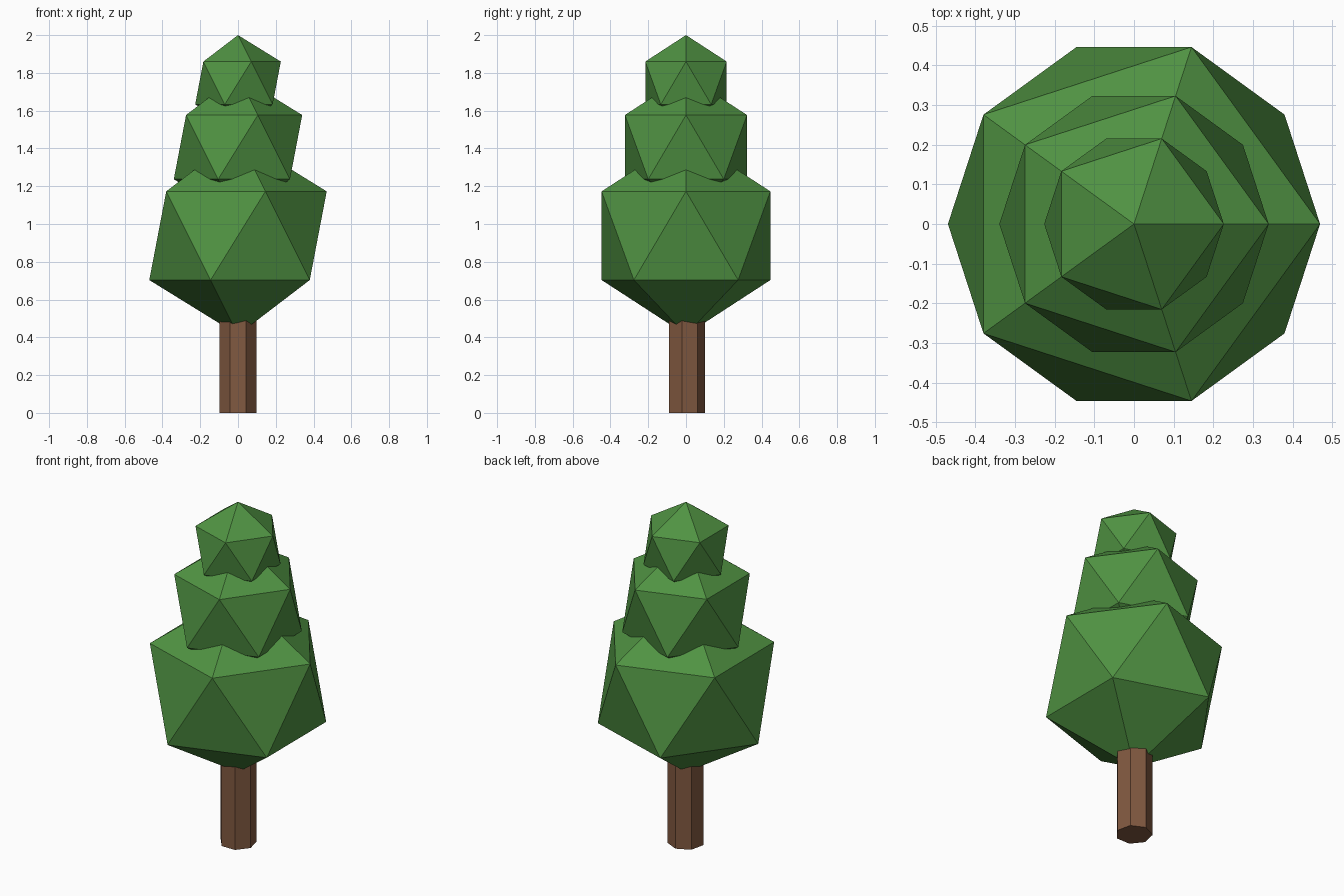
import bpy

if "Cube" in bpy.data.objects:
    bpy.data.objects.remove(bpy.data.objects["Cube"])


def material(name, color):
    mat = bpy.data.materials.new(name)
    mat.diffuse_color = color
    mat.use_nodes = True
    mat.node_tree.nodes["Principled BSDF"].inputs["Base Color"].default_value = mat.diffuse_color
    return mat


leaf_green = material("leaf_green", (0.08, 0.29, 0.055, 1))
bark_brown = material("bark_brown", (0.22, 0.10, 0.052, 1))


def finish(name, mat):
    obj = bpy.context.object
    obj.name = name
    obj.data.materials.append(mat)
    return obj


# Trunk: seven-sided post, its top buried in the lowest foliage ball
trunk_height = 0.6
bpy.ops.mesh.primitive_cylinder_add(vertices=7, radius=0.0995, depth=trunk_height,
                                    location=(0, 0, trunk_height / 2))
finish("trunk", bark_brown)

# Foliage: three stacked icosahedra, shrinking upwards
for name, radius, height in (("foliage_lower", 0.525, 0.938),
                             ("foliage_middle", 0.380, 1.407),
                             ("foliage_top", 0.2534, 1.7466)):
    bpy.ops.mesh.primitive_ico_sphere_add(subdivisions=1, radius=radius,
                                          location=(0, 0, height))
    finish(name, leaf_green)
